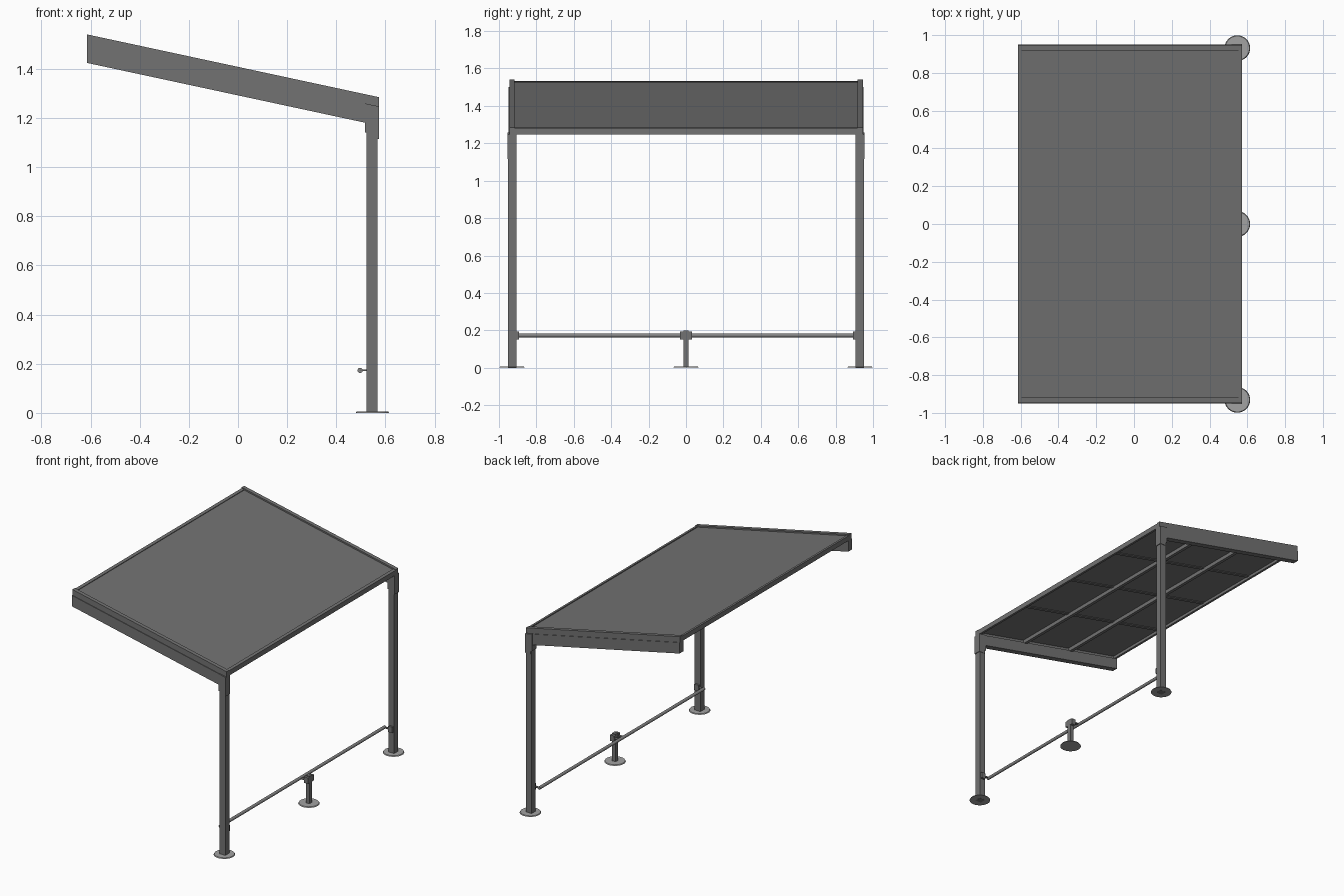
import bpy, bmesh, math

if "Cube" in bpy.data.objects:
    bpy.data.objects.remove(bpy.data.objects["Cube"])


def material(name, v):
    m = bpy.data.materials.new(name)
    m.diffuse_color = (v, v, v, 1)
    m.use_nodes = True
    m.node_tree.nodes["Principled BSDF"].inputs["Base Color"].default_value = m.diffuse_color
    return m


FRAME = material("dark grey frame", 0.17)
STEEL = material("light grey steel", 0.36)
ROD = material("mid grey rod", 0.24)


def finish(bm, name, mat):
    bmesh.ops.recalc_face_normals(bm, faces=bm.faces[:])
    me = bpy.data.meshes.new(name)
    bm.to_mesh(me)
    bm.free()
    me.materials.append(mat)
    ob = bpy.data.objects.new(name, me)
    bpy.context.collection.objects.link(ob)
    return ob


def prism(name, profile, y0, y1, mat=FRAME):
    """Extrude an xz profile along y."""
    bm = bmesh.new()
    f = bm.faces.new([bm.verts.new((x, y0, z)) for x, z in profile])
    ext = bmesh.ops.extrude_face_region(bm, geom=[f])["geom"]
    bmesh.ops.translate(bm, vec=(0, y1 - y0, 0),
                        verts=[v for v in ext if isinstance(v, bmesh.types.BMVert)])
    return finish(bm, name, mat)


def box(name, x0, x1, y0, y1, z0, z1, mat=FRAME):
    return prism(name, [(x0, z0), (x1, z0), (x1, z1), (x0, z1)], y0, y1, mat)


def roof_z(x):
    return 1.54 - 0.215 * (x + 0.615)


def sloped(name, x0, x1, y0, y1, top, bottom, mat=FRAME):
    """Box following the roof slope; top/bottom are depths below the roof line."""
    return prism(name, [(x0, roof_z(x0) - bottom), (x1, roof_z(x1) - bottom),
                        (x1, roof_z(x1) - top), (x0, roof_z(x0) - top)], y0, y1, mat)


def cone(name, loc, r1, r2, h, mat, along_y=False):
    bpy.ops.mesh.primitive_cone_add(vertices=32, radius1=r1, radius2=r2, depth=h, location=loc,
                                    rotation=(math.pi / 2 if along_y else 0, 0, 0))
    ob = bpy.context.object
    ob.name = name
    ob.data.materials.append(mat)
    bpy.ops.object.shade_smooth_by_angle()
    return ob


# Roof sheet and its rim
sloped("roof_panel", -0.60, 0.56, -0.925, 0.925, 0.010, 0.020)
sloped("rear_rim", -0.615, -0.595, -0.94, 0.94, 0.006, 0.040)
sloped("front_rim", 0.553, 0.573, -0.94, 0.94, 0.004, 0.038)

# Purlins and thin ribs below the sheet
for x in (0.17, -0.22):
    sloped("purlin", x - 0.014, x + 0.014, -0.92, 0.92, 0.019, 0.046)
for y in (-0.46, 0, 0.46):
    sloped("rib", -0.6, 0.56, y - 0.012, y + 0.012, 0.019, 0.025)

for s in (-1, 1):
    def ys(a, b):
        return sorted((s * a, s * b))
    # Side rim and cantilever beam
    sloped("side_rim", -0.615, 0.573, *ys(0.918, 0.945), 0, 0.041)
    sloped("side_beam", -0.615, 0.53, *ys(0.908, 0.949), 0.040, 0.116)
    # Post and the bracket at its top
    box("post", 0.523, 0.568, *ys(0.907, 0.951), 0, 1.24)
    prism("post_bracket", [(0.517, 1.14), (0.528, 1.14), (0.53, 1.115), (0.573, 1.115),
                           (0.573, 1.247), (0.517, 1.259)], *ys(0.905, 0.954))
    # Foot plate
    cone("foot_plate", (0.547, s * 0.931, 0.003), 0.068, 0.064, 0.006, STEEL)
    box("post_foot", 0.523, 0.568, *ys(0.907, 0.951), -0.0005, 0.01)
    # Rod holders on the post and on the middle stub
    for a, b in ((0.893, 0.908), (0.013, 0.033)):
        box("holder_plate", 0.53, 0.562, *ys(a, b), 0.152, 0.193)
        box("holder_arm", 0.497, 0.54, *ys(a, b), 0.170, 0.176)

# Middle stub post with foot plate
box("stub_post", 0.533, 0.561, -0.014, 0.014, 0, 0.198)
cone("stub_foot_plate", (0.547, 0, 0.003), 0.068, 0.064, 0.006, STEEL)

# Long horizontal rod
cone("ground_rod", (0.497, 0, 0.173), 0.0105, 0.0105, 1.816, ROD, along_y=True)
